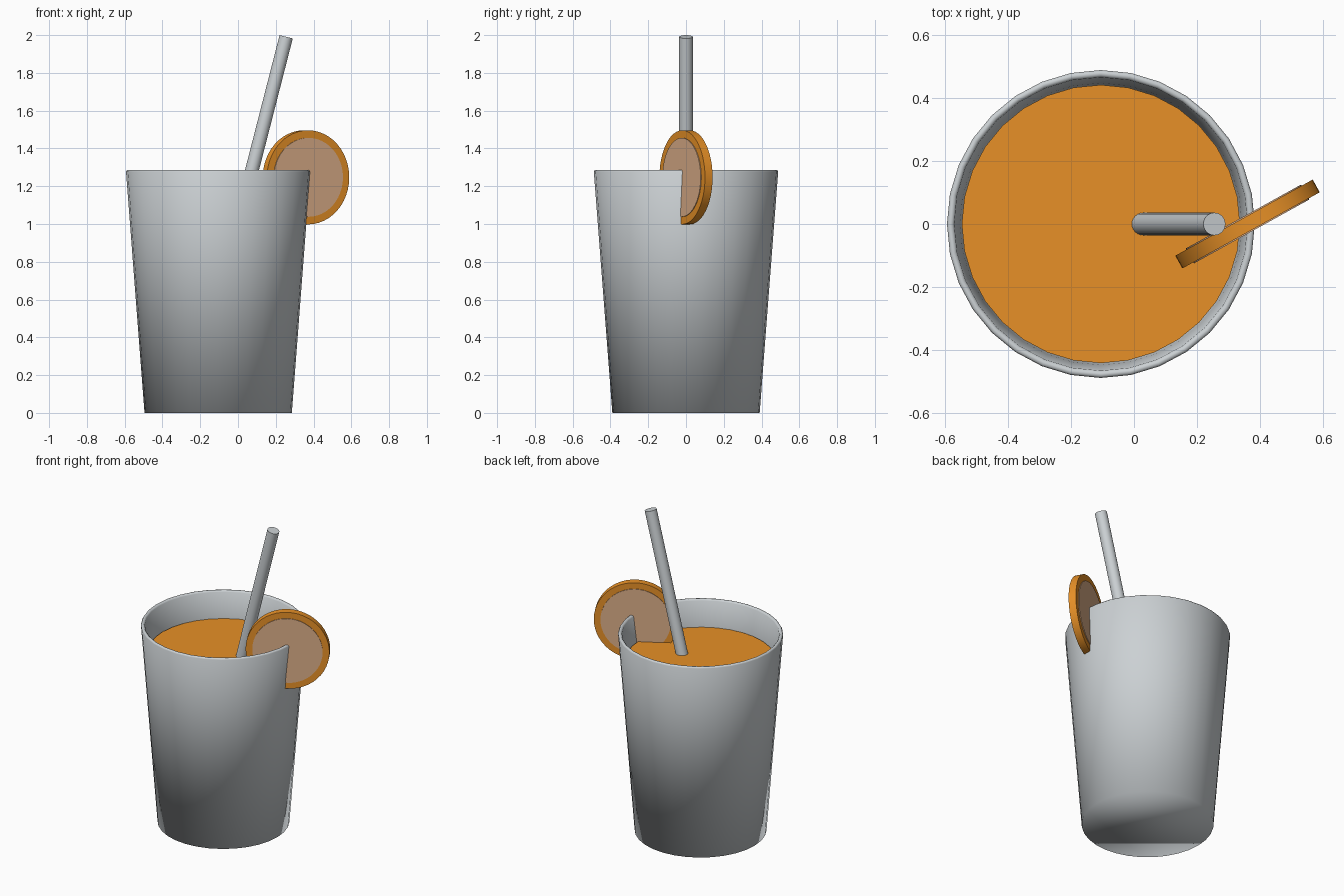
import bpy, bmesh, math
from mathutils import Vector, Matrix

if "Cube" in bpy.data.objects:
    bpy.data.objects.remove(bpy.data.objects["Cube"])


def material(name, rgb):
    m = bpy.data.materials.new(name)
    m.diffuse_color = (*rgb, 1)
    m.use_nodes = True
    m.node_tree.nodes["Principled BSDF"].inputs["Base Color"].default_value = m.diffuse_color
    return m


GREY = material("pale_grey", (0.60, 0.635, 0.655))
ORANGE = material("orange", (0.80, 0.28, 0.02))
FLESH = material("fruit_flesh", (0.72, 0.43, 0.25))
CUP_X = -0.105


def lathe(name, profile, mat, sides, matrix, smooth_angle=None):
    """Revolve (radius, height) points around local z; open ends get caps."""
    bm = bmesh.new()
    rings = []
    for r, z in profile:
        rings.append([bm.verts.new((r * math.cos(2 * math.pi * i / sides),
                                    r * math.sin(2 * math.pi * i / sides), z))
                      for i in range(sides)])
    for a, b in zip(rings, rings[1:]):
        for i in range(sides):
            j = (i + 1) % sides
            bm.faces.new((a[i], a[j], b[j], b[i]))
    bm.faces.new(rings[0][::-1])
    bm.faces.new(rings[-1])
    bmesh.ops.recalc_face_normals(bm, faces=bm.faces)
    mesh = bpy.data.meshes.new(name)
    bm.to_mesh(mesh)
    bm.free()
    mesh.materials.append(mat)
    obj = bpy.data.objects.new(name, mesh)
    obj.matrix_world = matrix
    bpy.context.collection.objects.link(obj)
    bpy.ops.object.select_all(action='DESELECT')
    obj.select_set(True)
    bpy.context.view_layer.objects.active = obj
    if smooth_angle is None:
        bpy.ops.object.shade_smooth()
    else:
        bpy.ops.object.shade_smooth_by_angle(angle=math.radians(smooth_angle))
    return obj


def along(start, direction):
    """Matrix placing local z along a direction."""
    q = Vector(direction).to_track_quat('Z', 'Y')
    return Matrix.Translation(start) @ q.to_matrix().to_4x4()


# Tapered tumbler with a thin rounded rim
cup = Matrix.Translation((CUP_X, 0, 0))
lathe("glass", [(0.39, 0), (0.488, 1.277), (0.483, 1.285), (0.472, 1.285),
                (0.465, 1.277), (0.447, 1.10), (0.37, 0.06)], GREY, 32, cup)

# Drink filling the tumbler
lathe("drink", [(0.365, 0.07), (0.441, 1.115)], ORANGE, 32, cup, 60)

# Leaning straw
low, high = Vector((-0.235, 0, 0.08)), Vector((0.255, 0, 1.991))
lathe("straw", [(0.036, 0), (0.036, (high - low).length)], GREY, 24,
      along(low, high - low), 40)

# Fruit slice on the rim: rind disc with a thin flesh plate on each side
a = math.radians(29)
slice_at = along((0.36, 0, 1.247), (math.sin(a), -math.cos(a), 0))
lathe("slice_rind", [(0.249, -0.023), (0.249, 0.023)], ORANGE, 48, slice_at, 40)
for side, label in ((1, "front"), (-1, "back")):
    lathe("slice_flesh_" + label, [(0.209, side * 0.022), (0.209, side * 0.027)],
          FLESH, 48, slice_at, 40)
